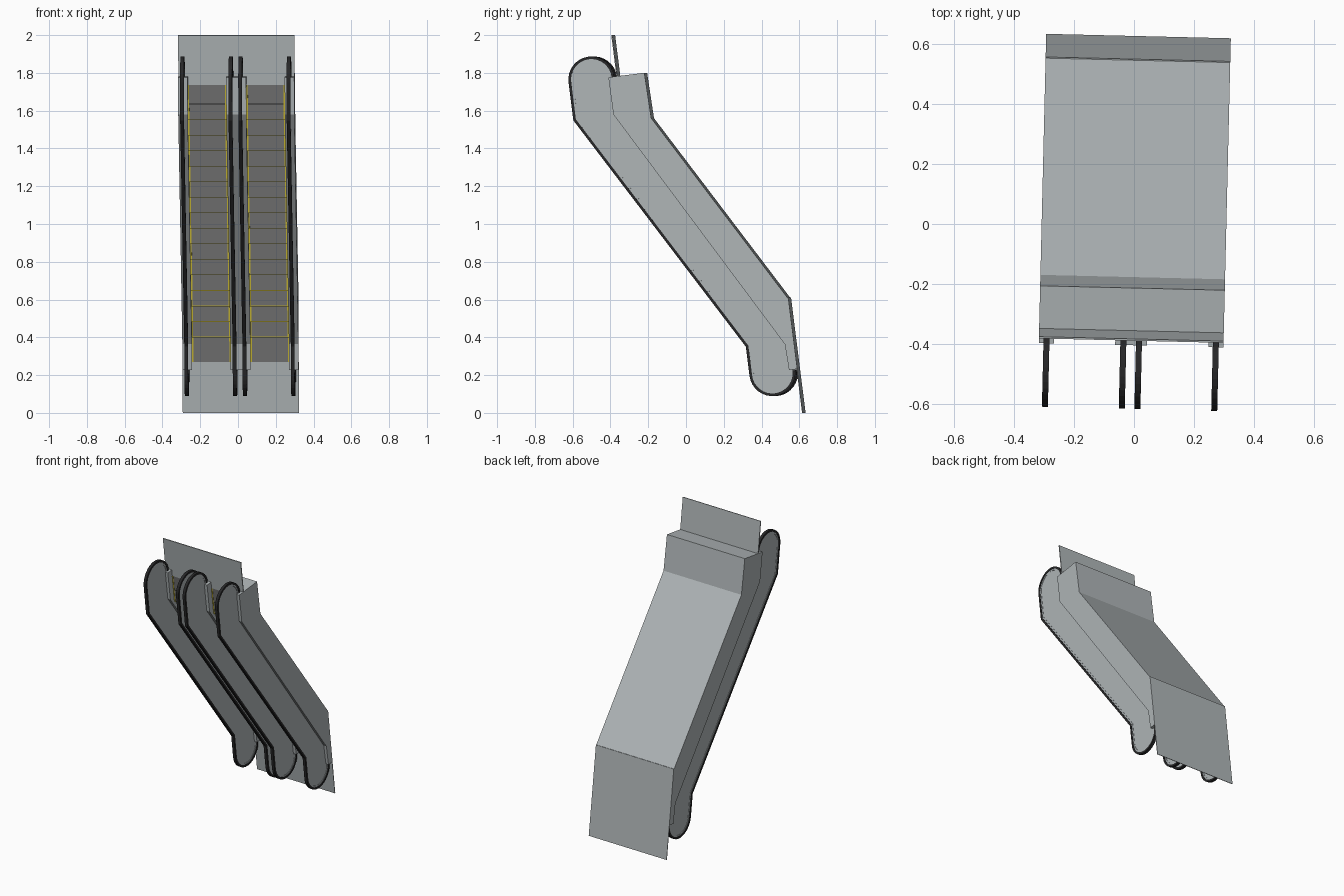
import bpy, bmesh, math
from mathutils import Matrix

if "Cube" in bpy.data.objects:
    bpy.data.objects.remove(bpy.data.objects["Cube"])

TILT, YAW = math.radians(7.2), -0.024
S, C = math.sin(TILT), math.cos(TILT)


def material(name, r, g, b):
    m = bpy.data.materials.new(name)
    m.diffuse_color = (r, g, b, 1)
    m.use_nodes = True
    m.node_tree.nodes["Principled BSDF"].inputs["Base Color"].default_value = m.diffuse_color
    return m


GREY = material("panel grey", 0.43, 0.465, 0.475)
STEP = material("step grey", 0.17, 0.17, 0.17)
BLACK = material("rubber black", 0.02, 0.02, 0.021)
YELLOW = material("safety yellow", 0.55, 0.45, 0.03)


def place(x, u, v):
    """u runs along the floor, v is height above the lower floor."""
    return (x, 0.622 - S * u - C * v, C * u - S * v)


def prisms(name, parts, mat, mirror=True):
    """Extrude (profile, x0, x1) parts sideways, mirrored to the other side."""
    bm = bmesh.new()
    for pts, x0, x1 in parts:
        a = [bm.verts.new(place(x0, u, v)) for u, v in pts]
        b = [bm.verts.new(place(x1, u, v)) for u, v in pts]
        bm.faces.new(a)
        bm.faces.new(b[::-1])
        for i in range(len(a)):
            j = (i + 1) % len(a)
            bm.faces.new((a[j], a[i], b[i], b[j]))
    bmesh.ops.recalc_face_normals(bm, faces=bm.faces)
    me = bpy.data.meshes.new(name)
    bm.to_mesh(me)
    bm.free()
    me.materials.append(mat)
    ob = bpy.data.objects.new(name, me)
    bpy.context.collection.objects.link(ob)
    ob.matrix_world = Matrix.Rotation(YAW, 4, 'Z')
    if mirror:
        ob.modifiers.new("mirror", 'MIRROR').use_mirror_merge = False
    return ob


def rect(u0, u1, v0, v1):
    return [(u0, v0), (u1, v0), (u1, v1), (u0, v1)]


def rail_path(inset):
    """Handrail outline, moved inwards by inset."""
    r = 0.122 - inset
    k = inset * math.tan(math.radians(15))
    n = 16
    low = [(0.229 + r * math.cos(a), 0.13 + r * math.sin(a))
           for a in (math.radians(270 - 180 * i / n) for i in range(n + 1))]
    high = [(1.891 + r * math.cos(a), 0.886 + r * math.sin(a))
            for a in (math.radians(90 - 180 * i / n) for i in range(n + 1))]
    return low + [(0.385 + k, 0.252 - inset), (1.688 + k, 1.008 - inset)] + high


def band(i0, i1):
    return rail_path(i0) + rail_path(i1)[::-1]


# Side skirts with decks
skirt = [(0.234, 0.04), (0.372, 0.045), (1.692, 0.793), (1.891, 0.795),
         (1.891, 0.603), (1.648, 0.597), (0.614, 0.0), (0.234, 0.0)]
prisms("side_skirts", [(skirt, 0.257, 0.3075), (skirt, 0.0, 0.053)], GREY)

# Underside and upper end cover
shell = [(0.60, 0.0), (0.614, 0.0), (1.648, 0.597), (1.891, 0.603), (1.891, 0.75),
         (1.884, 0.75), (1.884, 0.61), (1.646, 0.604), (0.61, 0.006)]
prisms("underside_cover", [(shell, -0.3075, 0.3075)], GREY, False)

# Floor plates at both landings
prisms("lower_landing", [(rect(0, 0.614, -0.004, 0.0), -0.3075, 0.3075)], GREY, False)
prisms("upper_landing", [(rect(1.845, 2.11, 0.746, 0.752), -0.3075, 0.3075)], GREY, False)

# Balustrades: panel, trim and handrail at each side of each flight
for name, x in (("outer", 0.282), ("inner", 0.026)):
    panel = rail_path(0.012) + [(1.692, 0.764), (0.372, 0.02)]
    prisms(name + "_panel", [(panel, x - 0.005, x + 0.005)], GREY)
    prisms(name + "_trim", [(band(0.012, 0.024), x - 0.007, x + 0.007)], GREY)
    prisms(name + "_handrail", [(band(0.0, 0.014), x - 0.010, x + 0.010)], BLACK)

# Steps
RISERS, DU, DV, U0 = 15, 0.0891, 0.752 / 15, 0.41
X0, X1 = 0.053, 0.257
nose = [U0 + DU * i for i in range(RISERS)]
ends = [0.272] + nose + [1.845]
saw = []
for i in range(RISERS + 1):
    v = max(DV * i, 0.003)
    saw += [(ends[i], v), (ends[i + 1], v)]
saw += [(1.845, 0.70), (1.66, 0.69), (0.55, 0.002), (0.272, 0.001)]
prisms("steps", [(saw, X0, X1)], STEP)

# Yellow borders on the treads, and gaps between the level steps
marks = []
for i in range(RISERS + 1):
    v = max(DV * i, 0.003)
    a, b = ends[i], ends[i + 1]
    side = rect(a, b, v - 0.001, v + 0.002)
    marks += [(side, X0, X0 + 0.007), (side, X1 - 0.007, X1)]
    if i:
        marks.append((rect(a, a + 0.004, v - 0.001, v + 0.002), X0, X1))
prisms("step_borders", marks, YELLOW)
prisms("step_gaps", [(rect(1.742, 1.745, 0.75, 0.7535), X0 + 0.007, X1 - 0.007)], BLACK)
